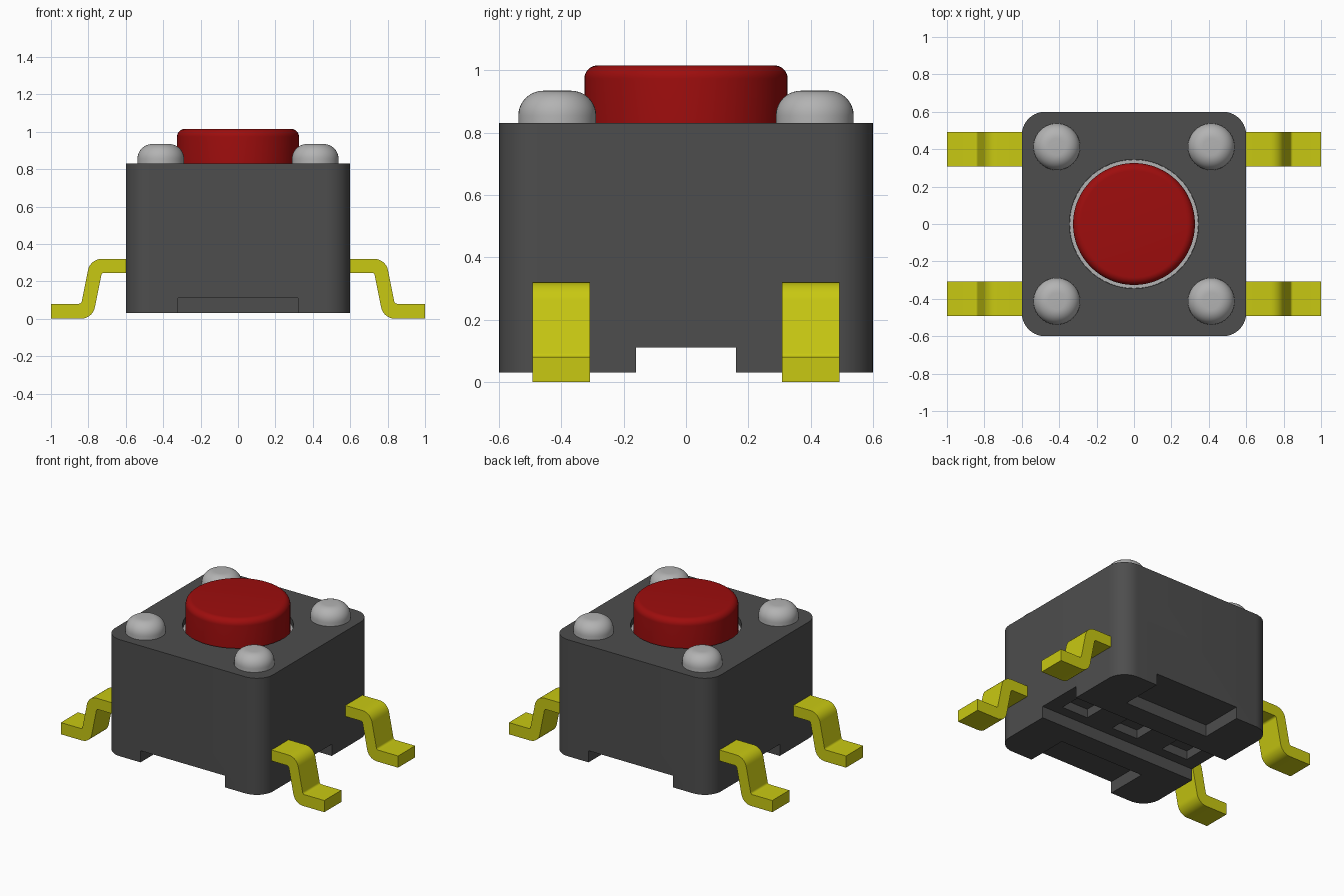
import bpy, bmesh, math
from mathutils import Vector

cube = bpy.data.objects.get("Cube")
if cube:
    bpy.data.objects.remove(cube, do_unlink=True)


def material(name, rgb, rough=0.5):
    m = bpy.data.materials.new(name)
    m.use_nodes = True
    m.diffuse_color = (*rgb, 1)
    bsdf = next(n for n in m.node_tree.nodes if n.type == 'BSDF_PRINCIPLED')
    bsdf.inputs["Base Color"].default_value = (*rgb, 1)
    bsdf.inputs["Roughness"].default_value = rough
    return m


DARK = material("dark grey plastic", (0.075, 0.075, 0.075))
RED = material("red plastic", (0.34, 0.004, 0.004))
METAL = material("light grey metal", (0.45, 0.45, 0.45))
YELLOW = material("yellow metal", (0.58, 0.58, 0.006))


def finish(name, bm, mat, smooth=True):
    bmesh.ops.recalc_face_normals(bm, faces=bm.faces)
    me = bpy.data.meshes.new(name)
    bm.to_mesh(me)
    bm.free()
    ob = bpy.data.objects.new(name, me)
    bpy.context.collection.objects.link(ob)
    me.materials.append(mat)
    if smooth:
        shade(ob)
    return ob


def activate(ob):
    bpy.ops.object.select_all(action='DESELECT')
    ob.select_set(True)
    bpy.context.view_layer.objects.active = ob


def shade(ob):
    activate(ob)
    bpy.ops.object.shade_smooth_by_angle(angle=math.radians(30))


def fillet(corners, steps=8):
    """Round polygon corners given as (a, b, radius)."""
    out = []
    n = len(corners)
    for i, (a, b, r) in enumerate(corners):
        p = Vector((a, b))
        if r == 0:
            out.append(p)
            continue
        u = (Vector(corners[i - 1][:2]) - p).normalized()
        v = (Vector(corners[(i + 1) % n][:2]) - p).normalized()
        half = u.angle(v) / 2
        centre = p + (u + v).normalized() * (r / math.sin(half))
        start = p + u * (r / math.tan(half)) - centre
        end = p + v * (r / math.tan(half)) - centre
        sweep = start.angle(end)
        for k in range(steps + 1):
            t = k / steps
            d = (start * math.sin((1 - t) * sweep) + end * math.sin(t * sweep)) / math.sin(sweep)
            out.append(centre + d)
    return out


def prism(name, points, offset, mat):
    """Extrude a closed loop of 3D points along offset."""
    bm = bmesh.new()
    face = bm.faces.new([bm.verts.new(p) for p in points])
    ext = bmesh.ops.extrude_face_region(bm, geom=[face])
    bmesh.ops.translate(bm, vec=offset, verts=[g for g in ext["geom"] if isinstance(g, bmesh.types.BMVert)])
    return finish(name, bm, mat)


def lathe(name, profile, mat, centre=(0, 0), segments=64):
    """Turn an (r, z) profile that starts and ends on the axis."""
    bm = bmesh.new()
    verts = [bm.verts.new((r, 0, z)) for r, z in profile]
    edges = [bm.edges.new(e) for e in zip(verts, verts[1:])]
    bmesh.ops.spin(bm, geom=verts + edges, cent=(0, 0, 0), axis=(0, 0, 1),
                   angle=math.tau, steps=segments)
    bmesh.ops.remove_doubles(bm, verts=bm.verts, dist=1e-5)
    bmesh.ops.translate(bm, vec=(*centre, 0), verts=bm.verts)
    return finish(name, bm, mat)


def box(x0, x1, y0, y1, z0, z1):
    pts = [(x0, y0, z0), (x1, y0, z0), (x1, y1, z0), (x0, y1, z0)]
    return prism("cutter", pts, (0, 0, z1 - z0), DARK)


def cut(ob, cutter):
    mod = ob.modifiers.new("cut", 'BOOLEAN')
    mod.operation = 'DIFFERENCE'
    mod.solver = 'EXACT'
    mod.object = cutter
    activate(ob)
    bpy.ops.object.modifier_apply(modifier=mod.name)
    bpy.data.objects.remove(cutter, do_unlink=True)


# Housing with rounded vertical corners
H, R = 0.6, 0.125
outline = fillet([(-H, -H, R), (H, -H, R), (H, H, R), (-H, H, R)], 10)
housing = prism("housing", [(p.x, p.y, 0.03) for p in outline], (0, 0, 0.8), DARK)

# Underside: central channel, front and back recesses, three small pockets
cut(housing, box(-0.7, 0.7, -0.16, 0.16, -0.05, 0.11))
for s in (-1, 1):
    y0, y1 = sorted((s * 0.31, s * 0.7))
    cut(housing, box(-0.32, 0.32, y0, y1, -0.05, 0.11))
for x in (-0.4, 0, 0.4):
    cut(housing, box(x - 0.1, x + 0.1, -0.09, 0.09, 0.07, 0.17))

# Round well around the button
cut(housing, lathe("cutter", [(0, 0.78), (0.345, 0.78), (0.345, 0.9), (0, 0.9)], DARK))
shade(housing)

# Metal plate showing at the bottom of the well
lathe("well_plate", [(0, 0.775), (0.344, 0.775), (0.344, 0.79), (0, 0.79)], METAL)

# Push button with rounded rim
rim = fillet([(0, 0.78, 0), (0.326, 0.78, 0), (0.326, 1.015, 0.042), (0, 1.015, 0)], 8)
lathe("button", rim, RED)

# Four rivet heads
head = fillet([(0, 0.82, 0), (0.125, 0.82, 0), (0.125, 0.934, 0.08), (0, 0.934, 0)], 10)
for x in (-1, 1):
    for y in (-1, 1):
        name = f"rivet_{'front' if y < 0 else 'back'}_{'left' if x > 0 else 'right'}"
        lathe(name, head, METAL, (x * 0.413, y * 0.413), 40)

# Four bent leads
bend = fillet([(0.58, 0.32, 0), (0.79, 0.32, 0.075), (0.838, 0.08, 0.015), (1, 0.08, 0),
               (1, 0, 0), (0.7775, 0, 0.075), (0.7285, 0.245, 0.015), (0.58, 0.245, 0)], 7)
for x in (-1, 1):
    for y in (-1, 1):
        name = f"lead_{'front' if y < 0 else 'back'}_{'left' if x > 0 else 'right'}"
        prism(name, [(x * p.x, y * 0.4 - 0.0925, p.y) for p in bend], (0, 0.185, 0), YELLOW)
